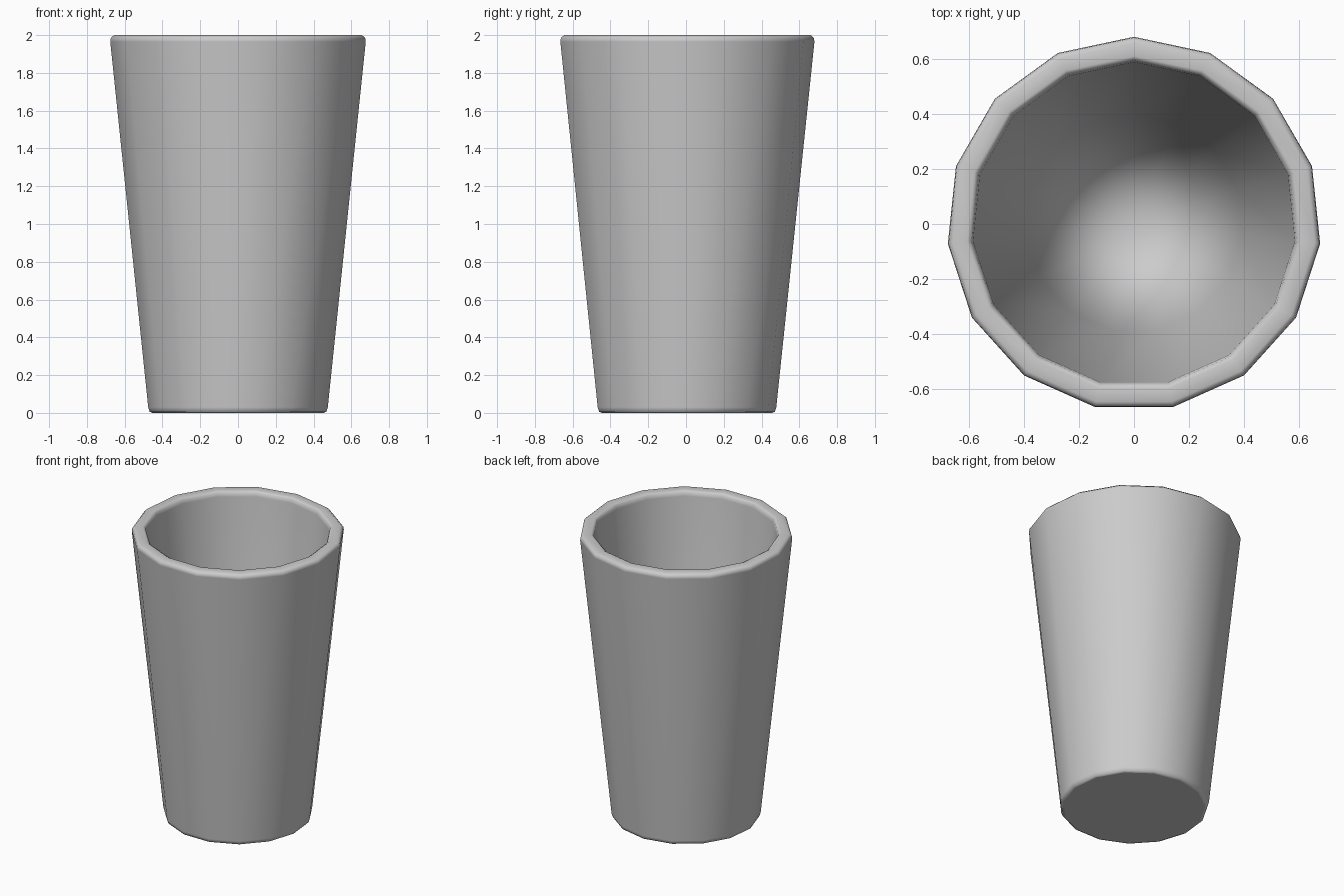
import bpy
import bmesh
import math

if "Cube" in bpy.data.objects:
    bpy.data.objects.remove(bpy.data.objects["Cube"])

SIDES = 15

# Cup profile (radius, height): base, outer wall, rounded rim, inner wall, floor
profile = [
    (0.455, 0.0), (0.47, 0.006), (0.478, 0.03),
    (0.68, 1.965), (0.677, 1.985), (0.66, 2.0),
    (0.61, 2.0), (0.594, 1.99), (0.588, 1.965),
    (0.395, 0.10),
]

bm = bmesh.new()
rings = []
for r, z in profile:
    ring = []
    for i in range(SIDES):
        a = math.pi / 2 + 2 * math.pi * i / SIDES
        ring.append(bm.verts.new((r * math.cos(a), r * math.sin(a), z)))
    rings.append(ring)

# Walls between neighbouring rings
for low, high in zip(rings, rings[1:]):
    for i in range(SIDES):
        j = (i + 1) % SIDES
        bm.faces.new((low[i], low[j], high[j], high[i]))

# Underside and inner floor
bm.faces.new(rings[0][::-1])
centre = bm.verts.new((0, 0, profile[-1][1]))
for i in range(SIDES):
    bm.faces.new((rings[-1][i], rings[-1][(i + 1) % SIDES], centre))

bmesh.ops.recalc_face_normals(bm, faces=bm.faces[:])
for f in bm.faces:
    f.smooth = True
bm.faces.ensure_lookup_table()

# Keep the flat underside crisp
for i in range(SIDES):
    edge = bm.edges.get((rings[0][i], rings[0][(i + 1) % SIDES]))
    edge.smooth = False

mesh = bpy.data.meshes.new("cup")
bm.to_mesh(mesh)
bm.free()
cup = bpy.data.objects.new("cup", mesh)
bpy.context.collection.objects.link(cup)

# Even shading on the long wall faces
weighted = cup.modifiers.new("weighted_normals", 'WEIGHTED_NORMAL')
weighted.keep_sharp = True
